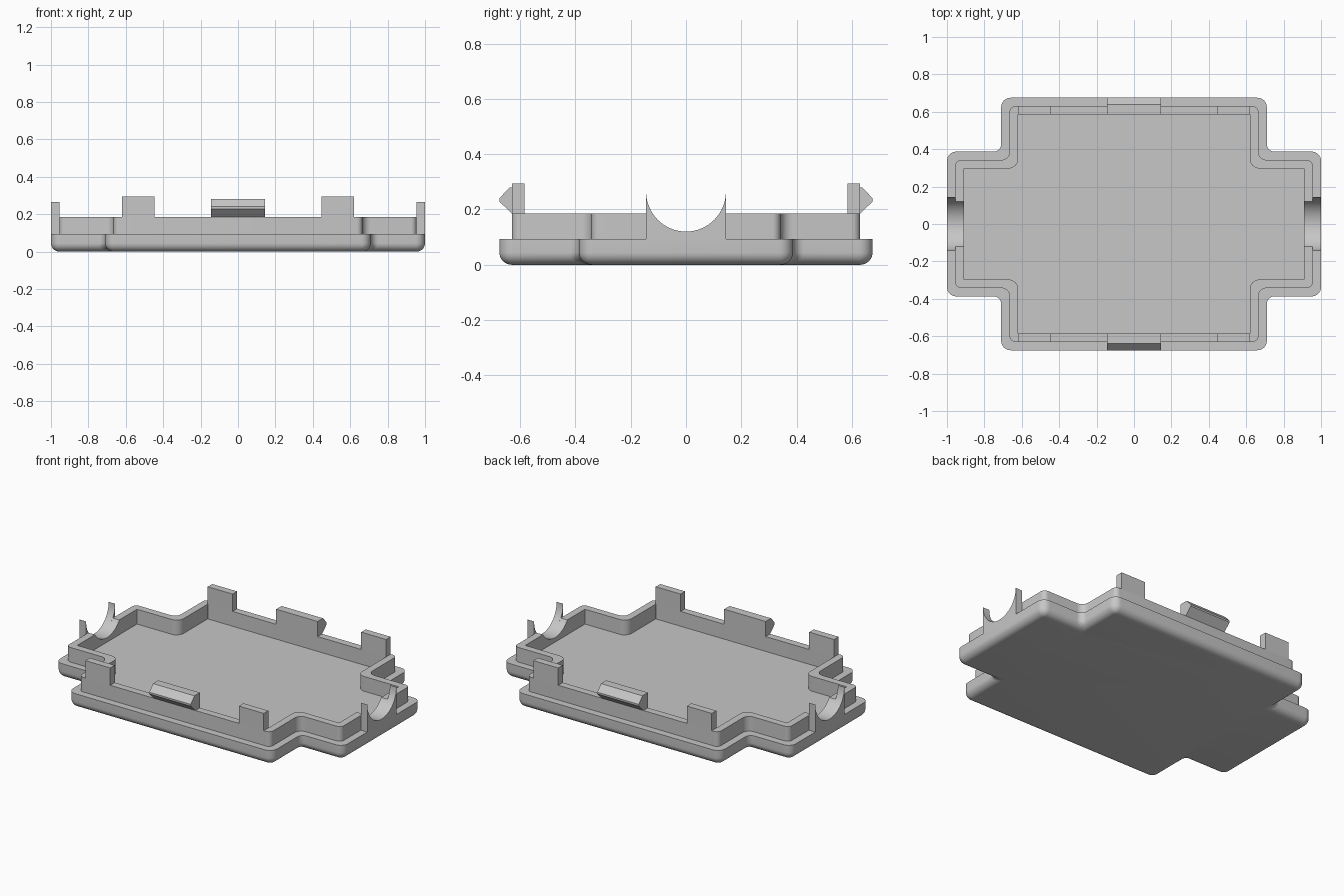
import bpy, bmesh, math
from mathutils import Vector

cube = bpy.data.objects.get("Cube")
if cube:
    bpy.data.objects.remove(cube, do_unlink=True)

grey = bpy.data.materials.new("plain grey")
grey.use_nodes = True
colour = (0.57, 0.57, 0.57, 1)
grey.diffuse_color = colour
grey.node_tree.nodes["Principled BSDF"].inputs["Base Color"].default_value = colour

LEDGE, WALL_TOP, FLOOR = 0.093, 0.185, 0.092
THICK = 0.045
ARM_X, ARM_Y, BODY_X, BODY_Y = 1.0, 0.387, 0.71, 0.675
HOLE_R, HOLE_Z = 0.145, 0.265


def finish(name, bm):
    bmesh.ops.recalc_face_normals(bm, faces=bm.faces)
    mesh = bpy.data.meshes.new(name)
    bm.to_mesh(mesh)
    bm.free()
    mesh.materials.append(grey)
    obj = bpy.data.objects.new(name, mesh)
    bpy.context.collection.objects.link(obj)
    return obj


def smooth(obj):
    bpy.ops.object.select_all(action='DESELECT')
    obj.select_set(True)
    bpy.context.view_layer.objects.active = obj
    bpy.ops.object.shade_smooth_by_angle(angle=math.radians(30))


def fillet(corner, before, after, radius, steps=8):
    """Round a right-angled corner between two unit directions."""
    centre = corner + (before + after) * radius
    return [centre - after * radius * math.cos(t) - before * radius * math.sin(t)
            for t in (math.pi / 2 * i / steps for i in range(steps + 1))]


def cross_outline(inset, convex, concave):
    """Rounded plus-shaped outline, moved inwards by inset."""
    ax, ay, bx, by = (v - inset for v in (ARM_X, ARM_Y, BODY_X, BODY_Y))
    right, up = Vector((1, 0)), Vector((0, 1))
    quarter = (fillet(Vector((ax, ay)), -up, -right, convex)
               + fillet(Vector((bx, ay)), right, up, concave)
               + fillet(Vector((bx, by)), -up, -right, convex))
    half = quarter + [Vector((-p.x, p.y)) for p in reversed(quarter)]
    return half + [-p for p in half]


def extrude_profile(name, points, place, start, end):
    """Prism from a 2D profile; place maps (a, b, depth) to a position."""
    bm = bmesh.new()
    ends = [[bm.verts.new(place(a, b, d)) for a, b in points] for d in (start, end)]
    for ring in ends:
        bm.faces.new(ring)
    count = len(points)
    for i in range(count):
        j = (i + 1) % count
        bm.faces.new((ends[0][i], ends[0][j], ends[1][j], ends[1][i]))
    return finish(name, bm)


# Tray: rounded bottom edge, ledge, raised wall and floor level with the ledge
levels = []
for i in range(9):
    t = math.pi / 2 * i / 8
    inset = THICK * (1 - math.sin(t))
    levels.append((inset, 0.05 - inset, 0.04 - inset * 0.75, THICK * (1 - math.cos(t))))
levels += [(0, 0.05, 0.04, LEDGE),
           (THICK, 0.03, 0.045, LEDGE), (THICK, 0.03, 0.045, WALL_TOP),
           (2 * THICK, 0.003, 0.05, WALL_TOP), (2 * THICK, 0.003, 0.05, FLOOR)]
bm = bmesh.new()
rings = [[bm.verts.new((p.x, p.y, z)) for p in cross_outline(inset, r1, r2)]
         for inset, r1, r2, z in levels]
for low, high in zip(rings, rings[1:]):
    for i in range(len(low)):
        j = (i + 1) % len(low)
        bm.faces.new((low[i], low[j], high[j], high[i]))
bm.faces.new(rings[0])
bm.faces.new(rings[-1])
tray = finish("tray", bm)

# Round cable opening through both end walls
circle = [(HOLE_R * math.cos(math.tau * i / 64), HOLE_Z + HOLE_R * math.sin(math.tau * i / 64))
          for i in range(64)]
cutter = extrude_profile("cable_cutter", circle, lambda a, b, d: (d, a, b), -1.2, 1.2)
cutter.hide_render = True
cut = tray.modifiers.new("cable opening", 'BOOLEAN')
cut.operation = 'DIFFERENCE'
cut.solver = 'EXACT'
cut.object = cutter
bpy.context.view_layer.objects.active = tray
bpy.ops.object.modifier_apply(modifier=cut.name)
bpy.data.objects.remove(cutter, do_unlink=True)
smooth(tray)

# Cable saddles standing on the ledge at both ends
saddle = [(-HOLE_R, LEDGE), (HOLE_R, LEDGE), (HOLE_R, HOLE_Z)]
saddle += [(HOLE_R * 0.995 * math.cos(math.pi * i / 32), HOLE_Z - HOLE_R * math.sin(math.pi * i / 32))
           for i in range(33)]
saddle.append((-HOLE_R, HOLE_Z))
for side, label in ((1, "left"), (-1, "right")):
    smooth(extrude_profile(label + "_cable_saddle", saddle,
                           lambda a, b, d: (side * d, a, b), ARM_X - THICK, ARM_X))

# Snap clips and locating tabs along the long walls
inner, outer = BODY_Y - 2 * THICK, BODY_Y - THICK
clip = [(inner, WALL_TOP), (outer, WALL_TOP), (BODY_Y, 0.229),
        (BODY_Y, 0.24), (outer + 0.008, 0.28), (inner, 0.28)]
tab = [(inner, WALL_TOP), (outer, WALL_TOP), (outer, 0.294), (inner, 0.294)]
for side, label in ((-1, "front"), (1, "back")):
    def across(a, b, d):
        return (d, side * a, b)
    extrude_profile(label + "_snap_clip", clip, across, -0.144, 0.144)
    extrude_profile(label + "_left_tab", tab, across, 0.447, 0.62)
    extrude_profile(label + "_right_tab", tab, across, -0.62, -0.447)
